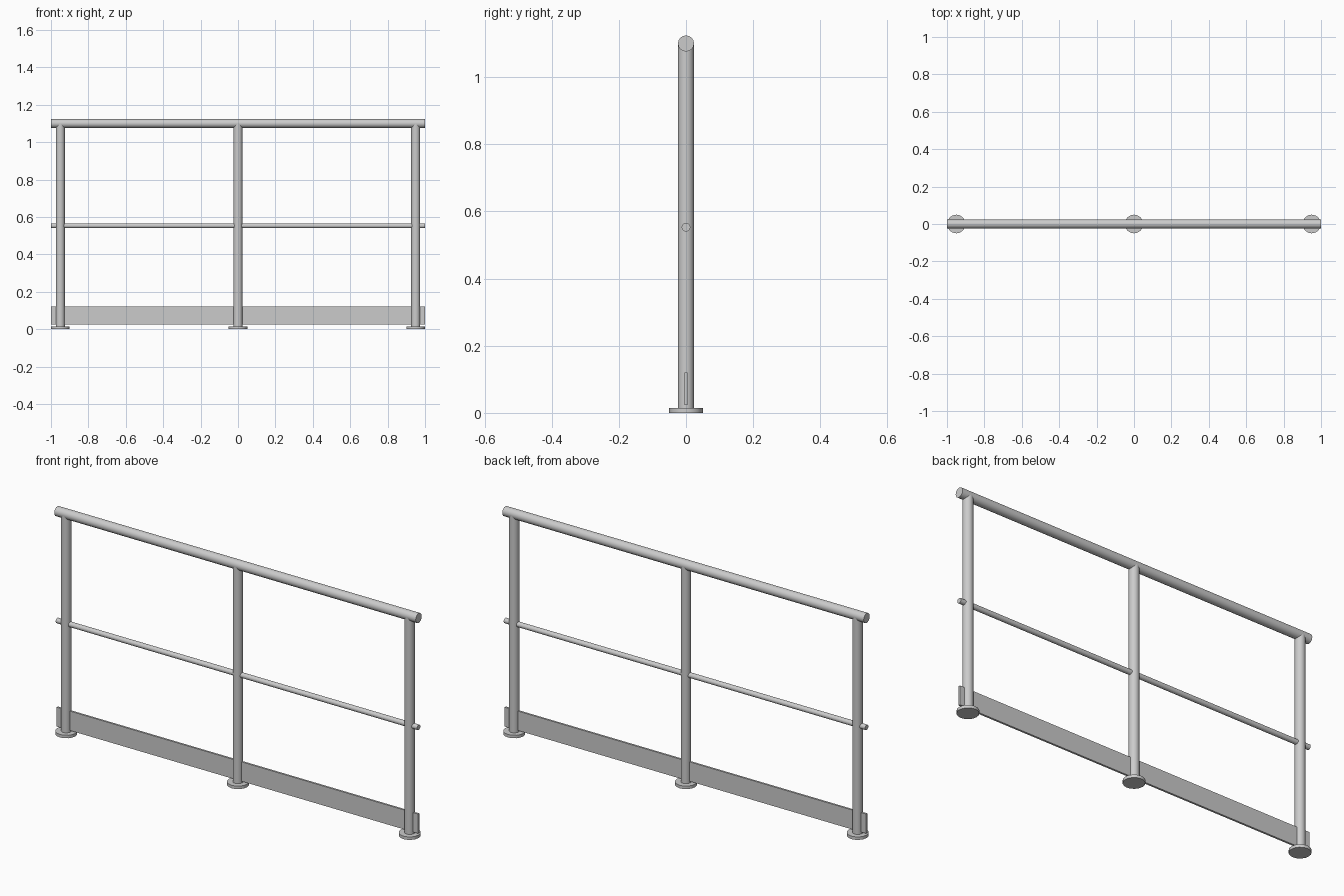
import bpy
from math import pi, radians

cube = bpy.data.objects.get("Cube")
if cube:
    bpy.data.objects.remove(cube, do_unlink=True)

# Single galvanised metal colour
metal = bpy.data.materials.new("galvanised grey")
metal.use_nodes = True
grey = (0.6, 0.6, 0.6, 1)
metal.diffuse_color = grey
metal.node_tree.nodes["Principled BSDF"].inputs["Base Color"].default_value = grey

LENGTH = 2.0
RAIL_Z = 1.1


def finish(name):
    obj = bpy.context.object
    obj.name = name
    obj.data.materials.append(metal)
    return obj


def tube(name, radius, length, location, along_x=False, sides=16):
    rotation = (0, pi / 2, 0) if along_x else (0, 0, 0)
    bpy.ops.mesh.primitive_cylinder_add(
        vertices=sides, radius=radius, depth=length,
        location=location, rotation=rotation)
    obj = finish(name)
    bpy.ops.object.shade_smooth_by_angle(angle=radians(40))
    return obj


# Horizontal rails
tube("top_rail", 0.024, LENGTH, (0, 0, RAIL_Z), along_x=True)
tube("middle_rail", 0.013, LENGTH, (0, 0, 0.553), along_x=True)

# Posts with round base plates
for side, x in (("right", -0.95), ("centre", 0), ("left", 0.95)):
    tube(side + "_post", 0.024, RAIL_Z, (x, 0, RAIL_Z / 2))
    tube(side + "_base_plate", 0.05, 0.015, (x, 0, 0.0075))

# Flat toe board between the posts
bpy.ops.mesh.primitive_cube_add(size=1, location=(0, 0, 0.0725))
board = finish("toe_board")
board.scale = (LENGTH, 0.01, 0.097)
